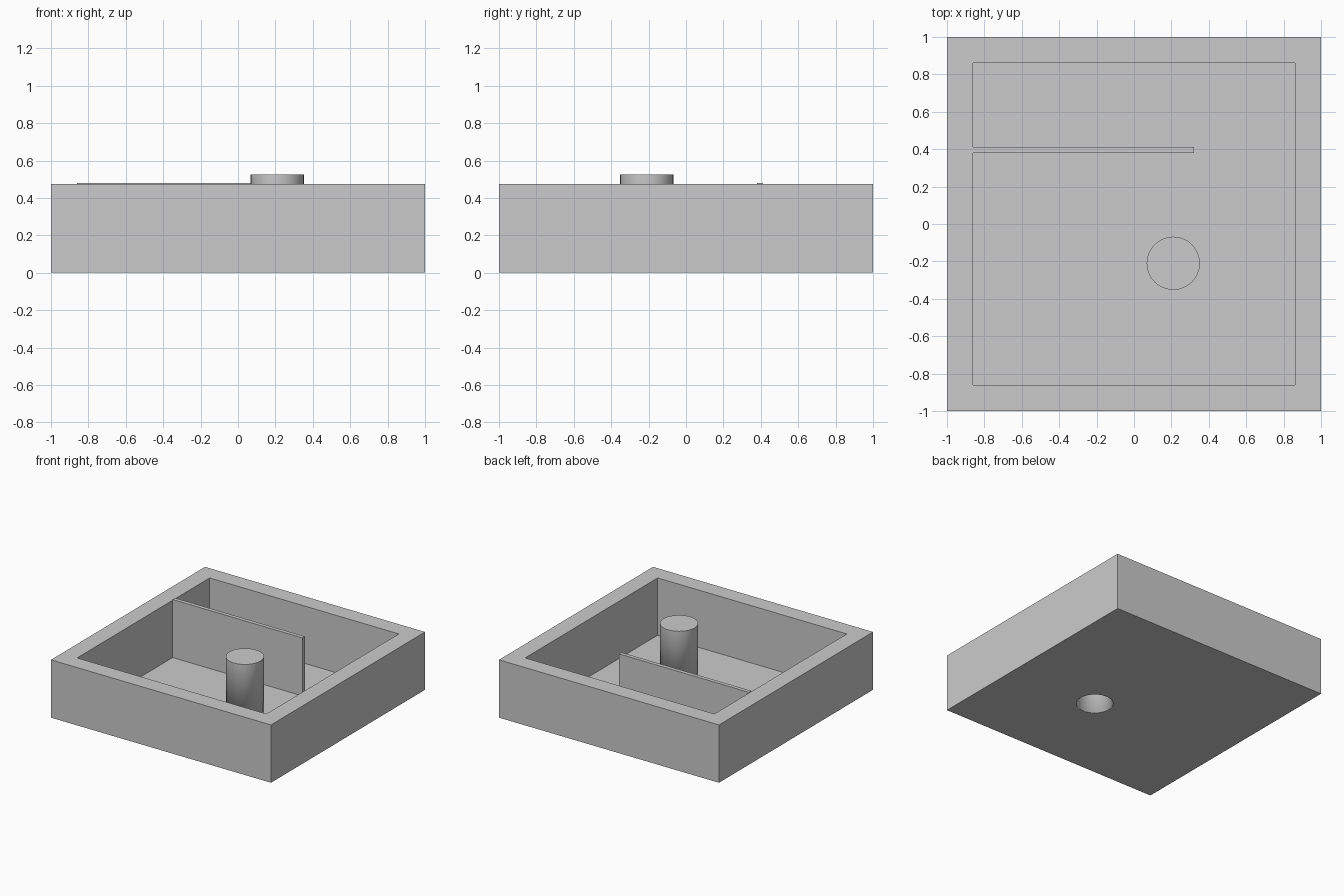
import bpy
import bmesh
from mathutils import Matrix, Vector

if "Cube" in bpy.data.objects:
    bpy.data.objects.remove(bpy.data.objects["Cube"], do_unlink=True)

HEIGHT = 0.475
INNER = 0.86
SKIN = 0.004
POST_POS = Vector((0.21, -0.21, 0))
POST_RADIUS = 0.142
POST_TOP = 0.525
SIDES = 64

grey = bpy.data.materials.new("plain grey")
grey.use_nodes = True
colour = (0.6, 0.6, 0.6, 1)
grey.diffuse_color = colour
grey.node_tree.nodes["Principled BSDF"].inputs["Base Color"].default_value = colour


def finish(bm, name, skin=False):
    """Turn a bmesh into a named object, optionally thickened inward."""
    mesh = bpy.data.meshes.new(name)
    bm.to_mesh(mesh)
    bm.free()
    mesh.materials.append(grey)
    obj = bpy.data.objects.new(name, mesh)
    bpy.context.collection.objects.link(obj)
    if skin:
        mod = obj.modifiers.new("skin", "SOLIDIFY")
        mod.thickness = SKIN
        mod.offset = -1
    return obj


def square(bm, half):
    corners = [(-half, -half), (half, -half), (half, half), (-half, half)]
    return [bm.verts.new((x, y, 0)) for x, y in corners]


# Outer walls: a square ring extruded upward
bm = bmesh.new()
outer, inner = square(bm, 1), square(bm, INNER)
for i in range(4):
    j = (i + 1) % 4
    bm.faces.new((outer[i], outer[j], inner[j], inner[i]))
raised = bmesh.ops.extrude_face_region(bm, geom=bm.faces[:])["geom"]
bmesh.ops.translate(bm, vec=(0, 0, HEIGHT),
                    verts=[g for g in raised if isinstance(g, bmesh.types.BMVert)])
bmesh.ops.recalc_face_normals(bm, faces=bm.faces[:])
finish(bm, "outer_walls")

# Thin floor with a round opening below the post
bm = bmesh.new()
rim = square(bm, INNER)
for i in range(4):
    bm.edges.new((rim[i], rim[(i + 1) % 4]))
bmesh.ops.create_circle(bm, segments=SIDES, radius=POST_RADIUS,
                        matrix=Matrix.Translation(POST_POS))
bmesh.ops.triangle_fill(bm, edges=bm.edges[:], use_beauty=True, normal=(0, 0, -1))
for face in bm.faces:
    face.normal_update()
    if face.normal.z > 0:
        face.normal_flip()
finish(bm, "floor", skin=True)

# Divider standing against the right-hand wall
bm = bmesh.new()
low, high = Vector((-INNER, 0.38, 0)), Vector((0.32, 0.412, 0.481))
bmesh.ops.create_cube(bm, size=1, matrix=Matrix.Translation((low + high) / 2)
                      @ Matrix.Diagonal((*(high - low), 1)))
finish(bm, "divider")

# Hollow post, closed on top and open underneath
bm = bmesh.new()
bmesh.ops.create_cone(bm, cap_ends=True, segments=SIDES, radius1=POST_RADIUS,
                      radius2=POST_RADIUS, depth=POST_TOP,
                      matrix=Matrix.Translation(POST_POS + Vector((0, 0, POST_TOP / 2))))
bottom = [f for f in bm.faces if f.calc_center_median().z < 0.01]
bmesh.ops.delete(bm, geom=bottom, context="FACES_ONLY")
post = finish(bm, "post", skin=True)
bpy.ops.object.select_all(action="DESELECT")
post.select_set(True)
bpy.context.view_layer.objects.active = post
bpy.ops.object.shade_smooth_by_angle()
